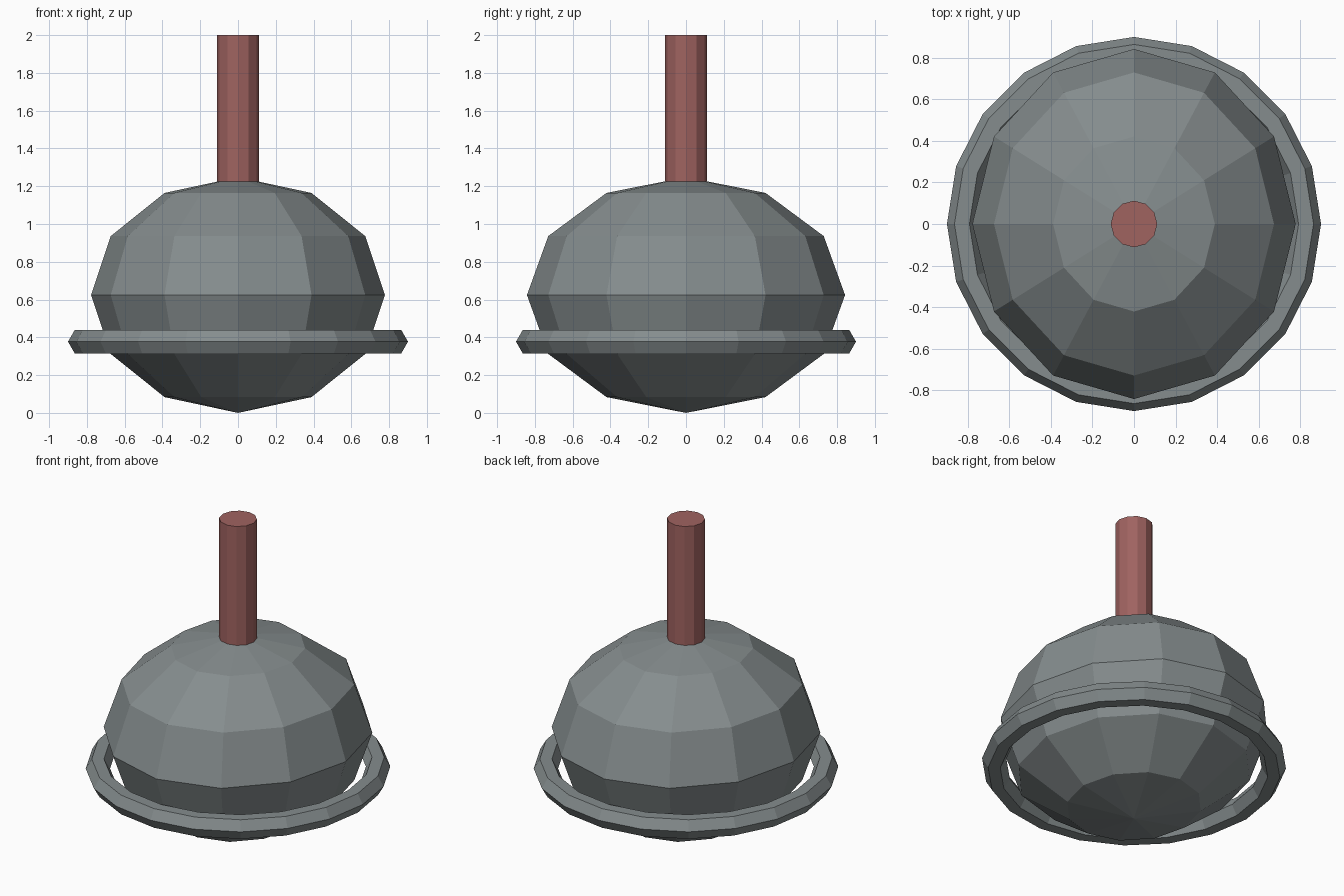
import bpy

if "Cube" in bpy.data.objects:
    bpy.data.objects.remove(bpy.data.objects["Cube"])


def material(name, colour):
    mat = bpy.data.materials.new(name)
    mat.diffuse_color = (*colour, 1)
    mat.use_nodes = True
    mat.node_tree.nodes["Principled BSDF"].inputs["Base Color"].default_value = mat.diffuse_color
    return mat


def finish(name, mat, scale=(1, 1, 1)):
    """Name the new primitive, apply its scale, colour it and keep it flat shaded."""
    obj = bpy.context.object
    obj.name = name
    obj.scale = scale
    bpy.ops.object.transform_apply(location=False, rotation=False, scale=True)
    bpy.ops.object.shade_flat()
    obj.data.materials.append(mat)


steel = material("steel", (0.235, 0.265, 0.27))
red_wood = material("red_wood", (0.35, 0.125, 0.118))

# Faceted bell body, slightly deeper than wide
bpy.ops.mesh.primitive_uv_sphere_add(segments=12, ring_count=6, radius=1,
                                     location=(0, 0, 0.624))
finish("body", steel, (0.778, 0.842, 0.624))

# Loose rim around the lower half, hexagonal section
bpy.ops.mesh.primitive_torus_add(major_segments=20, minor_segments=6,
                                 major_radius=0.828, minor_radius=0.072,
                                 location=(0, 0, 0.377))
finish("rim", steel)

# Handle sunk into the top of the body
bottom, top = 1.0, 2.0
bpy.ops.mesh.primitive_cylinder_add(vertices=12, radius=0.112, depth=top - bottom,
                                    location=(0, 0, (top + bottom) / 2))
finish("handle", red_wood)
